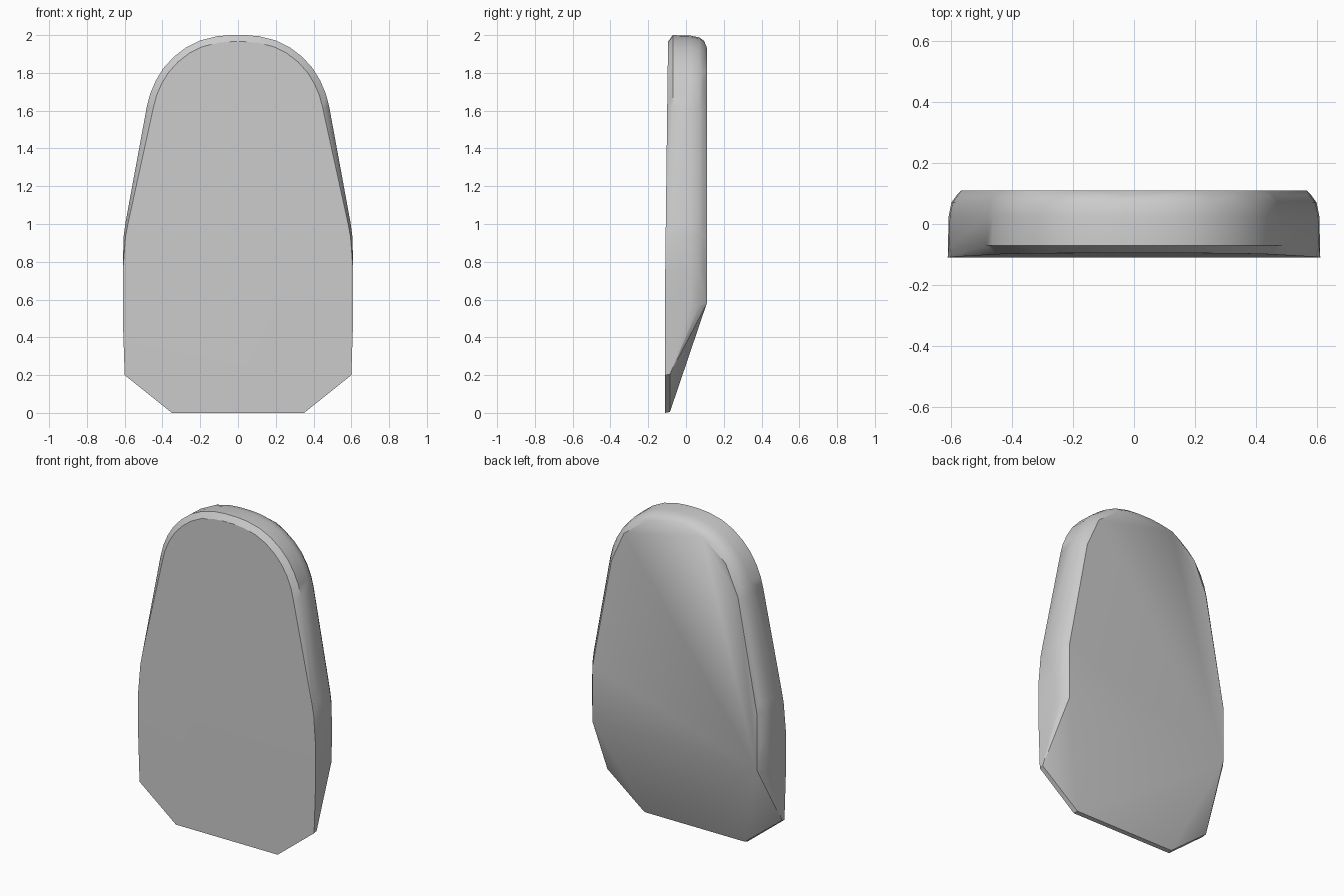
import bpy, bmesh, math
from mathutils import Vector

if "Cube" in bpy.data.objects:
    bpy.data.objects.remove(bpy.data.objects["Cube"])

# Half outline of the tapered, round-topped slab (x, z)
SIDE = [(0.605, 0.57), (0.61, 0.75), (0.606, 0.93), (0.597, 1.0), (0.54, 1.31)]
ARCH = [(0.483, 1.62), (0.465, 1.69), (0.435, 1.76), (0.395, 1.825), (0.34, 1.885),
        (0.275, 1.935), (0.2, 1.972), (0.11, 1.994), (0.04, 2.0)]
OUTLINE = SIDE + ARCH

bm = bmesh.new()


def add(x, y, z):
    for s in (1, -1):
        bm.verts.new((s * x, y, z))


def loop(y, inset):
    """Outline slice at depth y, pulled inward by inset."""
    for x, z in OUTLINE:
        d = Vector((x, z - min(z, 1.5))).normalized()
        add(x - d.x * inset, y, z - d.y * inset * (1 if z > 1.5 else 0))


# Front face: sharp at the foot, gently leaning back and rounded higher up
for x, z in [(0.35, 0.0), (0.6, 0.2), (0.61, 0.5), (0.61, 0.75)]:
    add(x, -0.11, z)
for x, z in OUTLINE[2:]:
    t = (z - 0.75) / 1.25
    d = Vector((x, z - min(z, 1.5))).normalized()
    i = min(0.035, 0.07 * t)
    add(x - d.x * i, -0.11 + 0.015 * t, z - d.y * i)

# Thin lip along the foot; the hull makes the sloped back from here
add(0.345, -0.085, 0.005)
add(0.6, -0.085, 0.205)

# Rim slices: straight wall, then rounded toward the back
for x, z in OUTLINE[2:]:
    add(x, -0.07, z)
loop(0.025, 0.003)
loop(0.07, 0.012)
loop(0.095, 0.03)
for v in [(0.565, 0.58), (0.565, 0.93), (0.435, 1.62), (0.35, 1.81), (0.19, 1.935)]:
    add(v[0], 0.11, v[1])

hull = bmesh.ops.convex_hull(bm, input=bm.verts[:])
junk = [v for v in bm.verts if not v.link_faces]
bmesh.ops.delete(bm, geom=junk, context='VERTS')
bmesh.ops.dissolve_limit(bm, angle_limit=math.radians(0.5), verts=bm.verts[:], edges=bm.edges[:])
bmesh.ops.recalc_face_normals(bm, faces=bm.faces[:])

mesh = bpy.data.meshes.new("rounded_slab")
bm.to_mesh(mesh)
bm.free()
slab = bpy.data.objects.new("rounded_slab", mesh)
bpy.context.collection.objects.link(slab)
bpy.context.view_layer.objects.active = slab
slab.select_set(True)
bpy.ops.object.shade_smooth_by_angle(angle=math.radians(25))
